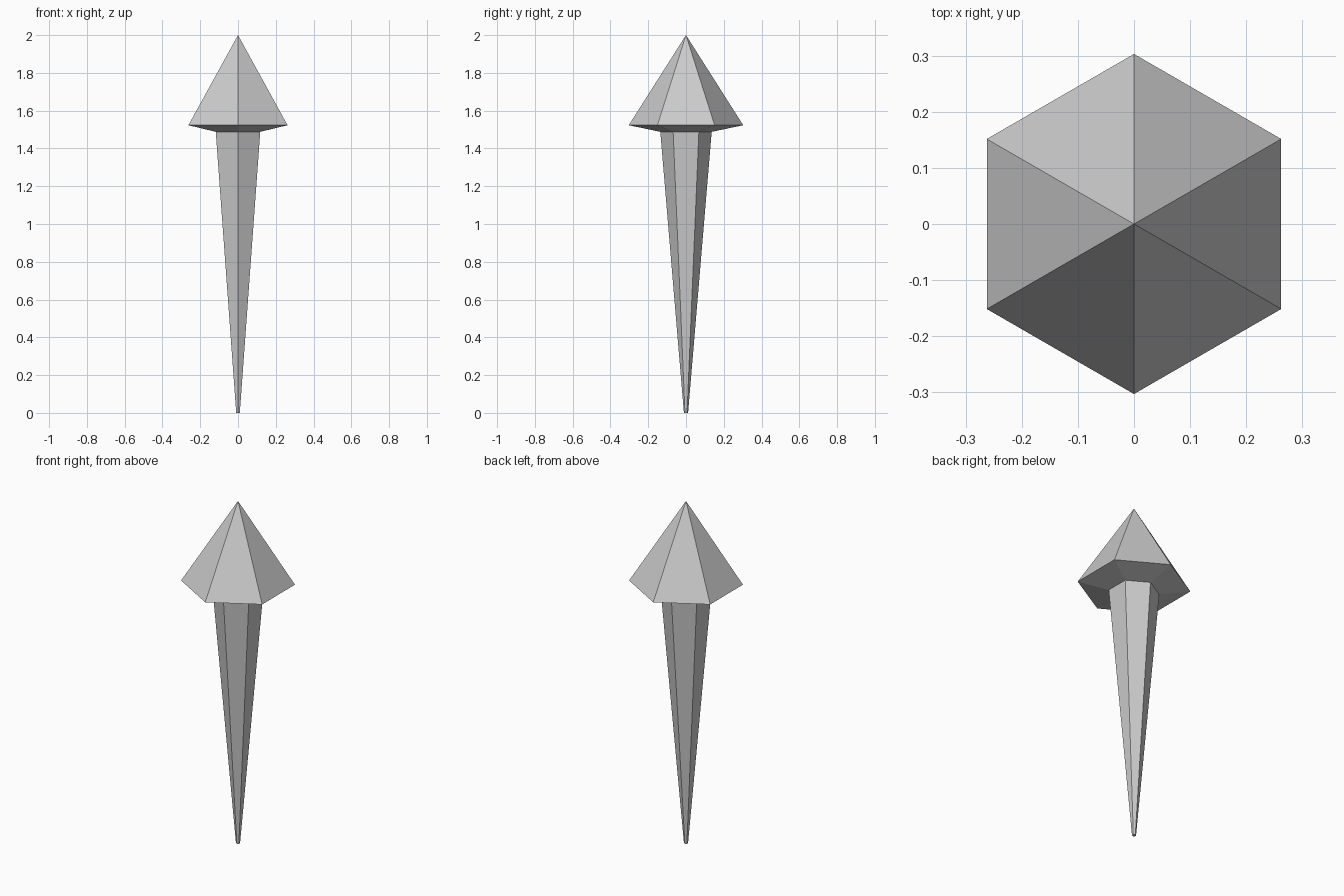
import bpy, bmesh
from math import sin, cos, pi

if "Cube" in bpy.data.objects:
    bpy.data.objects.remove(bpy.data.objects["Cube"])

SIDES = 6


def hex_part(name, profile, cap_bottom=False):
    """Sweep a (radius, z) profile round z with flat sides; radius 0 makes a point."""
    bm = bmesh.new()
    rings = []
    for r, z in profile:
        count = SIDES if r > 0 else 1
        rings.append([bm.verts.new((r * cos(pi / 2 + 2 * pi * i / SIDES),
                                    r * sin(pi / 2 + 2 * pi * i / SIDES), z))
                      for i in range(count)])
    for low, high in zip(rings, rings[1:]):
        for i in range(SIDES):
            j = (i + 1) % SIDES
            if len(high) == 1:
                bm.faces.new((low[i], low[j], high[0]))
            else:
                bm.faces.new((low[i], low[j], high[j], high[i]))
    if cap_bottom:
        bm.faces.new(rings[0][::-1])
    mesh = bpy.data.meshes.new(name)
    bm.to_mesh(mesh)
    bm.free()
    obj = bpy.data.objects.new(name, mesh)
    bpy.context.collection.objects.link(obj)
    return obj


# Tapered spike, open where it meets the head
hex_part("shaft", [(0.011, 0.0), (0.136, 1.488)], cap_bottom=True)

# Pointed head with its shallow sloping underside
hex_part("head", [(0.136, 1.488), (0.303, 1.523), (0.0, 2.0)])
